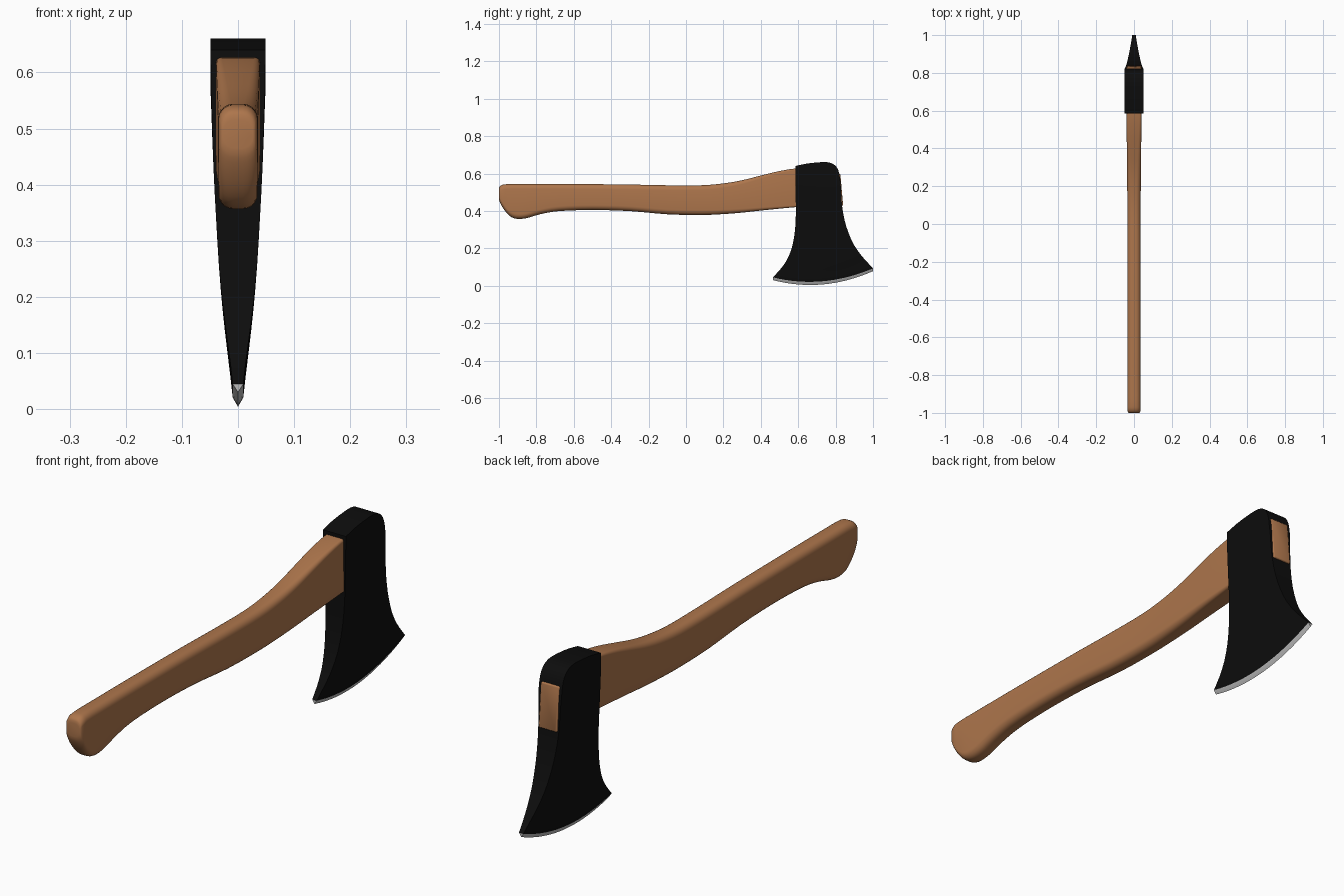
import bpy, bmesh, math

if "Cube" in bpy.data.objects:
    bpy.data.objects.remove(bpy.data.objects["Cube"])


def material(name, rgb):
    m = bpy.data.materials.new(name)
    m.diffuse_color = (*rgb, 1)
    m.use_nodes = True
    m.node_tree.nodes["Principled BSDF"].inputs["Base Color"].default_value = m.diffuse_color
    return m


wood = material("warm_wood", (0.42, 0.18, 0.072))
black = material("black_steel", (0.004, 0.004, 0.004))
silver = material("sharpened_steel", (0.5, 0.5, 0.5))


def finish(bm, name, mats, angle):
    bmesh.ops.recalc_face_normals(bm, faces=bm.faces)
    for f in bm.faces:
        f.smooth = True
    me = bpy.data.meshes.new(name)
    bm.to_mesh(me)
    bm.free()
    me.set_sharp_from_angle(angle=math.radians(angle))
    for m in mats:
        me.materials.append(m)
    ob = bpy.data.objects.new(name, me)
    bpy.context.collection.objects.link(ob)
    return ob


def spline(pts, steps):
    """Catmull-Rom through rows of numbers."""
    out = []
    for i in range(len(pts) - 1):
        a, b, c, d = (pts[max(0, min(len(pts) - 1, i + k))] for k in (-1, 0, 1, 2))
        for s in range(steps):
            t = s / steps
            out.append([0.5 * (2 * q + (r - p) * t + (2 * p - 5 * q + 4 * r - e) * t * t
                               + (3 * q - p - 3 * r + e) * t ** 3)
                        for p, q, r, e in zip(a, b, c, d)])
    return out + [list(pts[-1])]


# Handle: rounded-rectangle sections (y, bottom, top, half width, corner radius)
stations = [
    (-1.0, .465, .515, .027, .021), (-.996, .448, .53, .032, .024),
    (-.98, .418, .54, .035, .026), (-.957, .387, .543, .035, .026),
    (-.93, .365, .544, .035, .026), (-.895, .357, .544, .035, .026),
    (-.85, .362, .544, .035, .026), (-.78, .382, .544, .035, .026),
    (-.68, .399, .544, .035, .026), (-.5, .405, .543, .035, .026),
    (-.3, .399, .541, .035, .026), (-.1, .382, .537, .035, .026),
    (.08, .378, .537, .035, .026), (.2, .383, .547, .036, .024),
    (.3, .391, .564, .037, .021), (.4, .402, .589, .038, .017),
    (.5, .412, .613, .039, .013), (.6, .421, .628, .039, .009),
    (.7, .425, .625, .039, .006), (.81, .427, .602, .039, .005),
    (.835, .428, .598, .039, .005), (.84, .431, .594, .036, .004)]
bm = bmesh.new()
rings = []
for y, lo, hi, hw, r in spline(stations, 3):
    ring = []
    for k, (sx, top) in enumerate(((1, 1), (-1, 1), (-1, 0), (1, 0))):
        for j in range(6):
            a = math.radians(90 * k + 18 * j)
            x = sx * (hw - r) + r * math.cos(a)
            z = (hi - r if top else lo + r) + r * math.sin(a)
            lean = .015 * (z - .43) / .17 if y > .8 else 0  # end follows the head
            ring.append(bm.verts.new((x, y - lean, z)))
    rings.append(ring)
for a, b in zip(rings, rings[1:]):
    for i in range(len(a)):
        j = (i + 1) % len(a)
        bm.faces.new((a[i], a[j], b[j], b[i]))
bm.faces.new(rings[0])
bm.faces.new(rings[-1])
finish(bm, "handle", [wood], 50)

# Head: crosswise rows from the poll down to the edge
N = 16
poll = [(.585, .64), (.64, .652), (.69, .658), (.735, .661), (.765, .659),
        (.79, .649), (.808, .63), (.819, .602), (.824, .57)]
rows = [(spline(poll, 2), .049)]
# front y, front z, back y, back z, downward bow, half thickness
blade = [
    (.585, .55, .828, .53, 0, .0475), (.587, .43, .834, .43, 0, .0437),
    (.586, .34, .848, .35, .005, .039), (.578, .26, .868, .285, .015, .034),
    (.562, .19, .897, .22, .025, .0275), (.535, .13, .935, .165, .035, .020),
    (.50, .083, .97, .125, .042, .0137), (.464, .045, 1, .093, .045, .0095),
    (.464, .03, 1, .078, .047, 0)]
smooth = spline(blade[:-1], 2) + [blade[-1]]
for y0, z0, y1, z1, bow, hx in smooth:
    pts = [(y0 + (y1 - y0) * t, z0 + (z1 - z0) * t - 4 * bow * t * (1 - t))
           for t in (i / N for i in range(N + 1))]
    rows.append((pts, hx))

bm = bmesh.new()
grid = []
for pts, hx in rows:
    left = [bm.verts.new((-hx, y, z)) for y, z in pts]
    right = [bm.verts.new((hx, y, z)) for y, z in pts] if hx else left
    grid.append((left, right))
for k, ((l0, r0), (l1, r1)) in enumerate(zip(grid, grid[1:])):
    made = []
    for i in range(N):
        made.append(bm.faces.new((l0[i], l0[i + 1], l1[i + 1], l1[i])))
        made.append(bm.faces.new((r0[i], r1[i], r1[i + 1], r0[i + 1])))
    for i in (0, N):  # front and back sides
        quad = (l0[i], r0[i], r1[i], l1[i])
        made.append(bm.faces.new(list(dict.fromkeys(quad))))
    if k == len(grid) - 2:  # ground cutting edge
        for f in made:
            f.material_index = 1
l0, r0 = grid[0]
for i in range(N):  # top of the poll
    bm.faces.new((l0[i], r0[i], r0[i + 1], l0[i + 1]))
finish(bm, "axe_head", [black, silver], 30)
